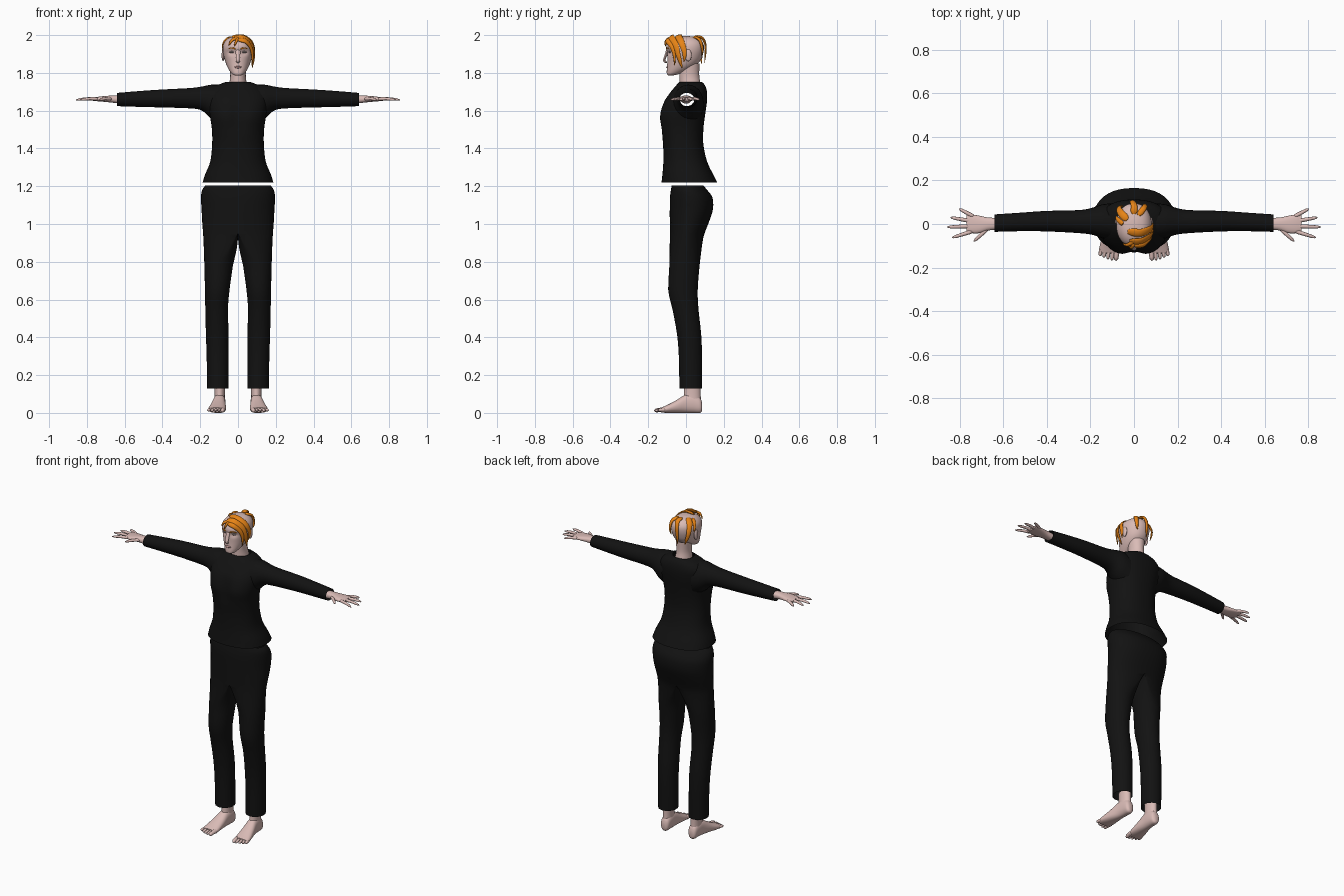
import bpy, bmesh, math
from mathutils import Vector

cube = bpy.data.objects.get("Cube")
if cube:
    bpy.data.objects.remove(cube, do_unlink=True)


def material(name, r, g, b):
    m = bpy.data.materials.new(name)
    m.use_nodes = True
    m.diffuse_color = (r, g, b, 1)
    shader = m.node_tree.nodes["Principled BSDF"]
    shader.inputs["Base Color"].default_value = (r, g, b, 1)
    shader.inputs["Roughness"].default_value = 0.8
    return m


SKIN = material("skin", .70, .50, .47)
CLOTH = material("black cloth", .006, .006, .006)
HAIR = material("orange hair", .80, .23, .008)
EYE = material("grey eye", .30, .25, .24)
LIP = material("lip", .52, .30, .29)


def finish(bm, name, mat, mirror=False):
    """Turn a bmesh into a smooth object, mirrored across x when asked."""
    bmesh.ops.recalc_face_normals(bm, faces=bm.faces)
    me = bpy.data.meshes.new(name)
    bm.to_mesh(me)
    bm.free()
    me.materials.append(mat)
    me.shade_smooth()
    me.set_sharp_from_angle(angle=math.radians(50))
    ob = bpy.data.objects.new(name, me)
    bpy.context.collection.objects.link(ob)
    if mirror:
        mod = ob.modifiers.new("mirror", "MIRROR")
        mod.merge_threshold = 0.0005
    return ob


def smooth_rows(rows, steps):
    """Catmull-Rom interpolation between rows of numbers."""
    out = []
    for i in range(len(rows) - 1):
        quad = [rows[max(0, i - 1)], rows[i], rows[i + 1], rows[min(len(rows) - 1, i + 2)]]
        for s in range(steps):
            t = s / steps
            out.append([b + (c - a) * t / 2 + (a - 2.5 * b + 2 * c - d / 2) * t * t
                        + (1.5 * (b - c) + (d - a) / 2) * t ** 3 for a, b, c, d in zip(*quad)])
    return out + [list(rows[-1])]


def skin_rings(bm, rings, cap_start, cap_end):
    loops = [[bm.verts.new(p) for p in ring] for ring in rings]
    n = len(loops[0])
    for low, high in zip(loops, loops[1:]):
        for k in range(n):
            bm.faces.new((low[k], low[(k + 1) % n], high[(k + 1) % n], high[k]))
    if cap_start:
        bm.faces.new(loops[0][::-1])
    if cap_end:
        bm.faces.new(loops[-1])


def loft(rows, axis="z", n=28, power=2.0, caps=(False, False), steps=4, shape=None):
    """Rows hold position along the axis, then the extents on the other two axes."""
    order = {"x": (2, 0, 1), "y": (0, 2, 1), "z": (0, 1, 2)}[axis]
    rings = []
    for t, a0, a1, b0, b1 in smooth_rows(rows, steps):
        ring = []
        for k in range(n):
            ang = math.tau * k / n
            c, s = math.cos(ang), math.sin(ang)
            u = math.copysign(abs(c) ** (2 / power), c)
            v = math.copysign(abs(s) ** (2 / power), s)
            local = ((a0 + a1 + u * (a1 - a0)) / 2, (b0 + b1 + v * (b1 - b0)) / 2, t)
            p = Vector([local[i] for i in order])
            ring.append(shape(p) if shape else p)
        rings.append(ring)
    bm = bmesh.new()
    skin_rings(bm, rings, *caps)
    return bm


def strand(bm, points, width, thick, normal_from=None, taper=.2, n=10):
    """Flattened round-ended tube along a path; its flat side faces away from a centre."""
    path = [Vector(p) for p in smooth_rows(points, 5)]
    rings = []
    for i, p in enumerate(path):
        f = i / (len(path) - 1)
        along = (path[min(i + 1, len(path) - 1)] - path[max(i - 1, 0)]).normalized()
        up = (p - normal_from) if normal_from else Vector((0, 0, 1))
        side = along.cross(up).normalized()
        up = side.cross(along)
        size = (1 - (1 - taper) * f ** 2) * min(1, .5 + 4 * f) * min(1, .35 + 4 * (1 - f))
        rings.append([p + side * math.cos(math.tau * k / n) * width * size
                      + up * math.sin(math.tau * k / n) * thick * size for k in range(n)])
    skin_rings(bm, rings, True, True)


def blob(bm, centre, size):
    made = bmesh.ops.create_uvsphere(bm, u_segments=14, v_segments=9, radius=1)["verts"]
    bmesh.ops.scale(bm, vec=size, verts=made)
    bmesh.ops.translate(bm, vec=centre, verts=made)


# shirt body, with a shallow hollow down the chest and open armholes
def chest(p):
    if p.y < -.05:
        p.y += .022 * math.exp(-(p.x / .04) ** 2) * math.exp(-((p.z - 1.57) / .08) ** 2)
    return p


torso = [(z, -w, w, f, b) for z, w, f, b in [
    (1.22, .187, -.13, .165), (1.26, .175, -.125, .145), (1.33, .147, -.12, .112),
    (1.42, .137, -.122, .092), (1.5, .138, -.135, .092), (1.57, .148, -.146, .1),
    (1.64, .158, -.125, .11), (1.69, .155, -.09, .112), (1.725, .125, -.06, .105),
    (1.745, .085, -.042, .092), (1.752, .062, -.035, .08)]]
bm = loft(torso, n=40, power=2.3, shape=chest)
holes = [f for f in bm.faces if abs(f.calc_center_median().x) > .1
         and (f.calc_center_median() - Vector((f.calc_center_median().x, .005, 1.66))).length < .045]
bmesh.ops.delete(bm, geom=holes, context="FACES")
finish(bm, "shirt_body", CLOTH)

# sleeves
sleeve = [(.1, -.075, .095, 1.53, 1.738), (.145, -.065, .09, 1.56, 1.737), (.19, -.05, .075, 1.6, 1.728),
          (.25, -.042, .064, 1.612, 1.72), (.4, -.034, .06, 1.617, 1.712),
          (.52, -.033, .052, 1.62, 1.704), (.64, -.036, .044, 1.624, 1.694)]
finish(loft(sleeve, "x", n=24), "sleeves", CLOTH, True)

# trousers: one half, whose inner wall is removed above the crotch
half = [(.13, .05, .163, -.035, .085), (.3, .05, .166, -.038, .085), (.42, .05, .17, -.048, .08),
        (.55, .053, .173, -.072, .066), (.65, .045, .175, -.094, .062), (.78, .027, .178, -.088, .072),
        (.9, .007, .182, -.086, .087), (.95, 0, .185, -.086, .098), (1.02, 0, .19, -.086, .125),
        (1.08, 0, .193, -.086, .143), (1.14, 0, .196, -.085, .14), (1.18, 0, .19, -.08, .112),
        (1.205, 0, .172, -.075, .09)]
N = 32
rings = []
for z, x0, x1, y0, y1 in smooth_rows(half, 3):
    blend = min(1, max(0, (z - .8) / .15))
    ring = []
    for k in range(N):
        a = math.tau * k / N
        c, s = math.cos(a), math.sin(a)
        leg_x = (x0 + x1 + c * (x1 - x0)) / 2
        hip_x = x1 * max(0, c) ** .85
        x = leg_x + (hip_x - leg_x) * blend
        ring.append((x if x > .0005 else 0, (y0 + y1 + s * (y1 - y0)) / 2, z))
    rings.append(ring)
bm = bmesh.new()
skin_rings(bm, rings, False, False)
inner = [f for f in bm.faces if all(v.co.x < .0005 for v in f.verts)]
bmesh.ops.delete(bm, geom=inner, context="FACES")
finish(bm, "trousers", CLOTH, True)

# hands: palm with five splayed digits
palm = [(.63, -.026, .028, 1.638, 1.681), (.67, -.03, .03, 1.643, 1.68), (.71, -.042, .038, 1.647, 1.677),
        (.745, -.042, .044, 1.65, 1.673), (.768, -.036, .042, 1.652, 1.669)]
bm = loft(palm, "x", n=20, power=2.4, caps=(False, True))
for root, tip in [((.67, -.02), (.735, -.08)), ((.74, -.033), (.835, -.063)), ((.75, -.01), (.857, -.014)),
                  ((.75, .014), (.842, .03)), ((.735, .034), (.802, .07))]:
    mid = [(r + t) / 2 for r, t in zip(root, tip)]
    strand(bm, [(*root, 1.662), (*mid, 1.663), (*tip, 1.657)], .0095, .009, taper=.6)
finish(bm, "hands", SKIN, True)

# feet, turned slightly outward, with ankles and toes
foot = [(.086, .085, .11, .012, .05), (.075, .07, .122, 0, .08), (.04, .066, .127, 0, .1),
        (0, .066, .132, 0, .098), (-.05, .064, .145, 0, .068), (-.1, .064, .157, 0, .042),
        (-.132, .07, .158, .002, .028)]
finish(loft(foot, "y", n=24, power=2.3, caps=(True, True)), "feet", SKIN, True)
ankle = [(.04, .068, .126, -.02, .08), (.09, .07, .124, -.012, .078), (.15, .068, .126, -.01, .078)]
finish(loft(ankle, n=20), "ankles", SKIN, True)
bm = bmesh.new()
for i, reach in enumerate([.168, .168, .162, .154, .144]):
    x = .08 + i * .0185
    r = .013 if i == 0 else .009
    strand(bm, [(x - .003, -.11, .016), (x, -.135, .016), (x + .003, -reach, .011)], r, r, taper=.75)
finish(bm, "toes", SKIN, True)

# neck and head
neck = [(1.715, -.052, .052, -.035, .085), (1.75, -.045, .045, -.034, .076),
        (1.79, -.041, .041, -.035, .07), (1.85, -.046, .046, -.035, .072)]
finish(loft(neck, n=24), "neck", SKIN)
skull = [(z, -w, w, f, b) for z, w, f, b in [
    (1.787, .016, -.095, -.065), (1.793, .03, -.101, -.04), (1.81, .044, -.102, 0),
    (1.835, .058, -.1, .045), (1.865, .069, -.099, .076), (1.9, .078, -.1, .09),
    (1.93, .081, -.105, .095), (1.955, .076, -.1, .092), (1.975, .062, -.082, .078),
    (1.988, .042, -.056, .055), (1.994, .015, -.02, .02)]]


def face(p):
    # shallow eye sockets
    if p.y < -.05:
        p.y += .012 * math.exp(-((abs(p.x) - .033) / .018) ** 2 - ((p.z - 1.91) / .014) ** 2)
    return p


finish(loft(skull, n=40, power=2.15, caps=(True, True), shape=face), "head", SKIN)

# nose and ears
bm = bmesh.new()
strand(bm, [(0, -.098, 1.925), (0, -.106, 1.895), (0, -.115, 1.866), (0, -.1, 1.855)],
       .012, .007, Vector((0, 0, 1.88)), taper=.9)
finish(bm, "nose", SKIN)
bm = bmesh.new()
blob(bm, (.079, .012, 1.893), (.008, .018, .032))
finish(bm, "ears", SKIN, True)

# eyes, lips and brows
bm = bmesh.new()
blob(bm, (.033, -.086, 1.91), (.014, .006, .005))
finish(bm, "eyes", EYE, True)
bm = bmesh.new()
blob(bm, (0, -.099, 1.83), (.02, .006, .006))
finish(bm, "lips", LIP)
centre = Vector((0, 0, 1.9))
bm = bmesh.new()
strand(bm, [(.014, -.105, 1.926), (.034, -.099, 1.932), (.052, -.085, 1.926)], .004, .003, centre)
finish(bm, "brows", HAIR, True)

# hair: loose locks swept over one side of the brow, and tufts at the back
locks = {
    "front_hair": [
        (.022, [(-.02, -.08, 1.985), (.03, -.08, 1.984), (.07, -.058, 1.95), (.083, -.04, 1.89), (.075, -.02, 1.825)]),
        (.02, [(-.03, -.035, 1.992), (.03, -.04, 1.992), (.074, -.024, 1.96), (.086, -.008, 1.91), (.08, -.01, 1.86)]),
        (.014, [(0, -.1, 1.975), (.04, -.097, 1.968), (.068, -.075, 1.935), (.077, -.062, 1.89), (.072, -.06, 1.84)]),
        (.01, [(0, -.08, 1.986), (-.03, -.096, 1.974), (-.05, -.092, 1.945)]),
        (.008, [(0, -.09, 1.984), (-.01, -.107, 1.965), (-.02, -.108, 1.94)])],
    "back_hair": [
        (.018, [(-.03, .02, 1.99), (-.06, .05, 1.972), (-.07, .075, 1.92), (-.05, .082, 1.85)]),
        (.016, [(0, .045, 1.992), (0, .085, 1.985), (-.008, .104, 1.94), (-.01, .098, 1.85)]),
        (.014, [(.02, .04, 1.99), (.045, .072, 1.975), (.052, .086, 1.93), (.045, .084, 1.89)]),
        (.012, [(-.05, 0, 1.985), (-.074, .02, 1.96), (-.083, .035, 1.92)])]}
for name, group in locks.items():
    bm = bmesh.new()
    for width, points in group:
        strand(bm, points, width, .008, centre, taper=.3, n=12)
    finish(bm, name, HAIR)
